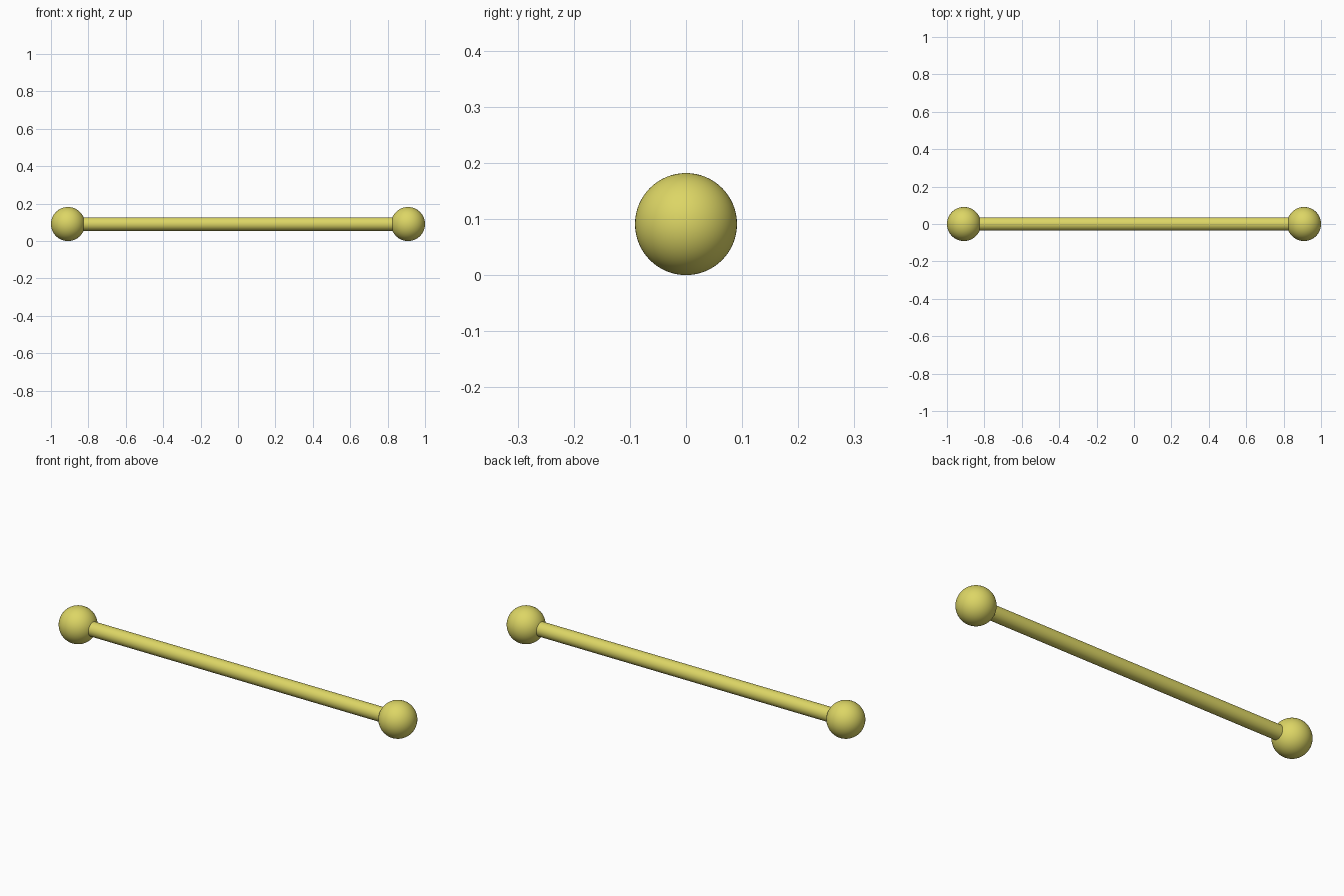
import bpy
import math

if "Cube" in bpy.data.objects:
    bpy.data.objects.remove(bpy.data.objects["Cube"])

BALL_R = 0.0909
ROD_R = 0.036
END_X = 1 - BALL_R

mat = bpy.data.materials.new("yellow")
mat.diffuse_color = (0.72, 0.67, 0.13, 1)
mat.use_nodes = True
mat.node_tree.nodes["Principled BSDF"].inputs["Base Color"].default_value = mat.diffuse_color


def finish(name):
    obj = bpy.context.object
    obj.name = name
    obj.data.materials.append(mat)
    bpy.ops.object.shade_smooth_by_angle(angle=math.radians(35))


# Long round rod along x, its ends buried in the balls
bpy.ops.mesh.primitive_cylinder_add(vertices=64, radius=ROD_R, depth=2 * END_X,
                                    location=(0, 0, BALL_R),
                                    rotation=(0, math.pi / 2, 0))
finish("rod")

# Ball at each end
for side, name in ((-1, "left_ball"), (1, "right_ball")):
    bpy.ops.mesh.primitive_uv_sphere_add(segments=64, ring_count=32, radius=BALL_R,
                                         location=(side * END_X, 0, BALL_R))
    finish(name)
